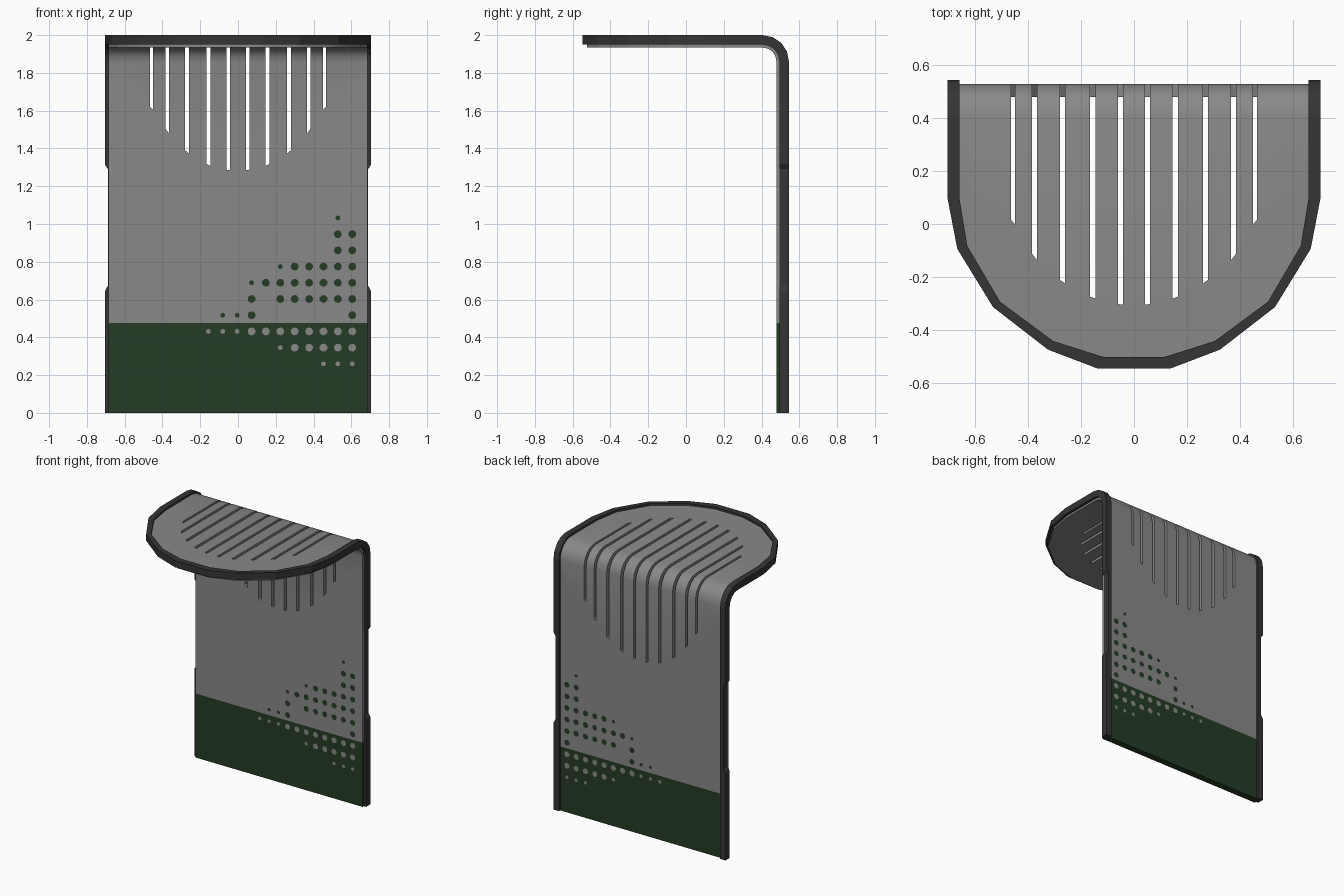
import bpy, bmesh
from math import sin, cos, pi, radians
from mathutils import Matrix, Vector

cube = bpy.data.objects.get("Cube")
if cube:
    bpy.data.objects.remove(cube)


def material(name, rgb):
    m = bpy.data.materials.new(name)
    m.use_nodes = True
    m.diffuse_color = (*rgb, 1)
    m.node_tree.nodes["Principled BSDF"].inputs["Base Color"].default_value = (*rgb, 1)
    return m


GREY = material("mid grey", (0.25, 0.25, 0.25))
GREEN = material("dark green", (0.018, 0.045, 0.018))
BLACK = material("charcoal", (0.035, 0.035, 0.035))


def make_object(name, bm, mats):
    mesh = bpy.data.meshes.new(name)
    bm.to_mesh(mesh)
    bm.free()
    for m in mats:
        mesh.materials.append(m)
    ob = bpy.data.objects.new(name, mesh)
    bpy.context.collection.objects.link(ob)
    bpy.ops.object.select_all(action='DESELECT')
    ob.select_set(True)
    bpy.context.view_layer.objects.active = ob
    return ob


def lerp_table(table, x):
    """Piecewise linear value at x, mirrored about zero."""
    x = abs(x)
    for (x0, v0), (x1, v1) in zip(table, table[1:]):
        if x <= x1:
            return v0 + (v1 - v0) * (x - x0) / (x1 - x0)
    return table[-1][1]


THICK = 0.05
BACK, TOP = 0.53, 1.985          # outer faces of the panel
BEND_Y, BEND_Z = 0.405, 1.86     # centre of the bend
SPLIT = 0.475                    # height of the green band
STEPS = 4


def bend(radius):
    """Points and normals round the bend, from upright to flat."""
    for k in range(STEPS + 1):
        a = pi / 2 * k / STEPS
        yield BEND_Y + radius * cos(a), BEND_Z + radius * sin(a), Vector((0, cos(a), sin(a)))


# Bent panel: columns between slot edges, rows running up and over
front_edge = [(0, -0.525), (0.125, -0.525), (0.315, -0.46), (0.52, -0.304),
              (0.65, -0.089), (0.685, 0.098)]
slot_low = [(0, 1.285), (0.05, 1.285), (0.155, 1.31), (0.27, 1.38),
            (0.375, 1.49), (0.457, 1.615), (0.685, 1.75)]
slot_far = [(0, -0.305), (0.05, -0.305), (0.155, -0.28), (0.27, -0.22),
            (0.375, -0.13), (0.457, 0.01), (0.685, 0.2)]
slots = [(0.042, 0.06), (0.145, 0.166), (0.26, 0.28), (0.366, 0.385), (0.449, 0.465)]

half = [x for s in slots for x in s] + [x for x, _ in front_edge[1:]]
columns = sorted(half + [-x for x in half])

bm = bmesh.new()
grid = []
for x in columns:
    rows = [(BACK, 0), (BACK, SPLIT), (BACK, lerp_table(slot_low, x))]
    rows += [(y, z) for y, z, _ in bend(BACK - BEND_Y)]
    rows += [(lerp_table(slot_far, x), TOP), (lerp_table(front_edge, x), TOP)]
    grid.append([bm.verts.new((x, y, z)) for y, z in rows])
last = len(grid[0]) - 2
for x0, x1, a, b in zip(columns, columns[1:], grid, grid[1:]):
    mid = abs(x0 + x1) / 2
    in_slot = any(lo < mid < hi for lo, hi in slots)
    for r in range(last + 1):
        if in_slot and 2 <= r < last:
            continue
        f = bm.faces.new((a[r], a[r + 1], b[r + 1], b[r]))
        f.material_index = 1 if r == 0 else 0
panel = make_object("bent_panel", bm, [GREY, GREEN])
mod = panel.modifiers.new("thickness", 'SOLIDIFY')
mod.thickness = THICK
mod.offset = -1
mod.use_even_offset = True
bpy.ops.object.modifier_apply(modifier=mod.name)
bpy.ops.object.shade_smooth_by_angle(angle=radians(30))

# Edge trim: one rectangular section swept up a side, round the front and down
OUT, INN, REC = 0.705, 0.66, 0.688
T_BACK, T_TOP = 0.545, 2.0
up, fwd = Vector((0, 0, 1)), Vector((0, 1, 0))
stations = []
for z, x in [(0, OUT), (0.645, OUT), (0.675, REC), (1.29, REC), (1.315, OUT)]:
    stations.append((Vector((x, T_BACK, z)), Vector((INN, T_BACK, z)), fwd))
for y, z, n in bend(T_BACK - BEND_Y):
    stations.append((Vector((OUT, y, z)), Vector((INN, y, z)), n))
for ox, oy, ix, iy in [(OUT, 0.098, INN, 0.098), (0.668, -0.094, 0.63, -0.083),
                       (0.533, -0.314, 0.506, -0.294), (0.325, -0.475, 0.306, -0.442),
                       (0.136, -0.547, 0.117, -0.502)]:
    stations.append((Vector((ox, oy, T_TOP)), Vector((ix, iy, T_TOP)), up))
flip = Matrix.Scale(-1, 3, (1, 0, 0))
stations += [(flip @ o, flip @ i, n) for o, i, n in reversed(stations)]

bm = bmesh.new()
rings = [[bm.verts.new(p) for p in (o, i, i - n * THICK, o - n * THICK)]
         for o, i, n in stations]
for a, b in zip(rings, rings[1:]):
    for k in range(4):
        j = (k + 1) % 4
        bm.faces.new((a[k], a[j], b[j], b[k]))
bm.faces.new(rings[0])
bm.faces.new(rings[-1])
bmesh.ops.recalc_face_normals(bm, faces=bm.faces)
make_object("edge_trim", bm, [BLACK])

# Dot pattern on both faces: O is a large dot, o a small one
pattern = [
    ".........o.",
    ".........OO",
    ".........OO",
    ".....oOOOOO",
    "...oOOOOOOO",
    "...O.OOOOOO",
    ".ooO......O",
    "oooOOOOOOOO",
    ".....oOOOOO",
    "........ooo",
]
radii = {"O": 0.021, "o": 0.013}
bm = bmesh.new()
for r, line in enumerate(pattern):
    z = 1.032 - 0.0858 * r
    for c, mark in enumerate(line):
        if mark not in radii:
            continue
        x = -0.157 + 0.0762 * c
        for y, turn in ((BACK + 0.001, -pi / 2), (BACK - THICK - 0.001, pi / 2)):
            place = Matrix.Translation((x, y, z)) @ Matrix.Rotation(turn, 4, 'X')
            made = bmesh.ops.create_circle(bm, cap_ends=True, segments=10,
                                           radius=radii[mark], matrix=place)
            for f in made["verts"][0].link_faces:
                f.material_index = 1 if z > SPLIT else 0
make_object("dot_pattern", bm, [GREY, GREEN])
